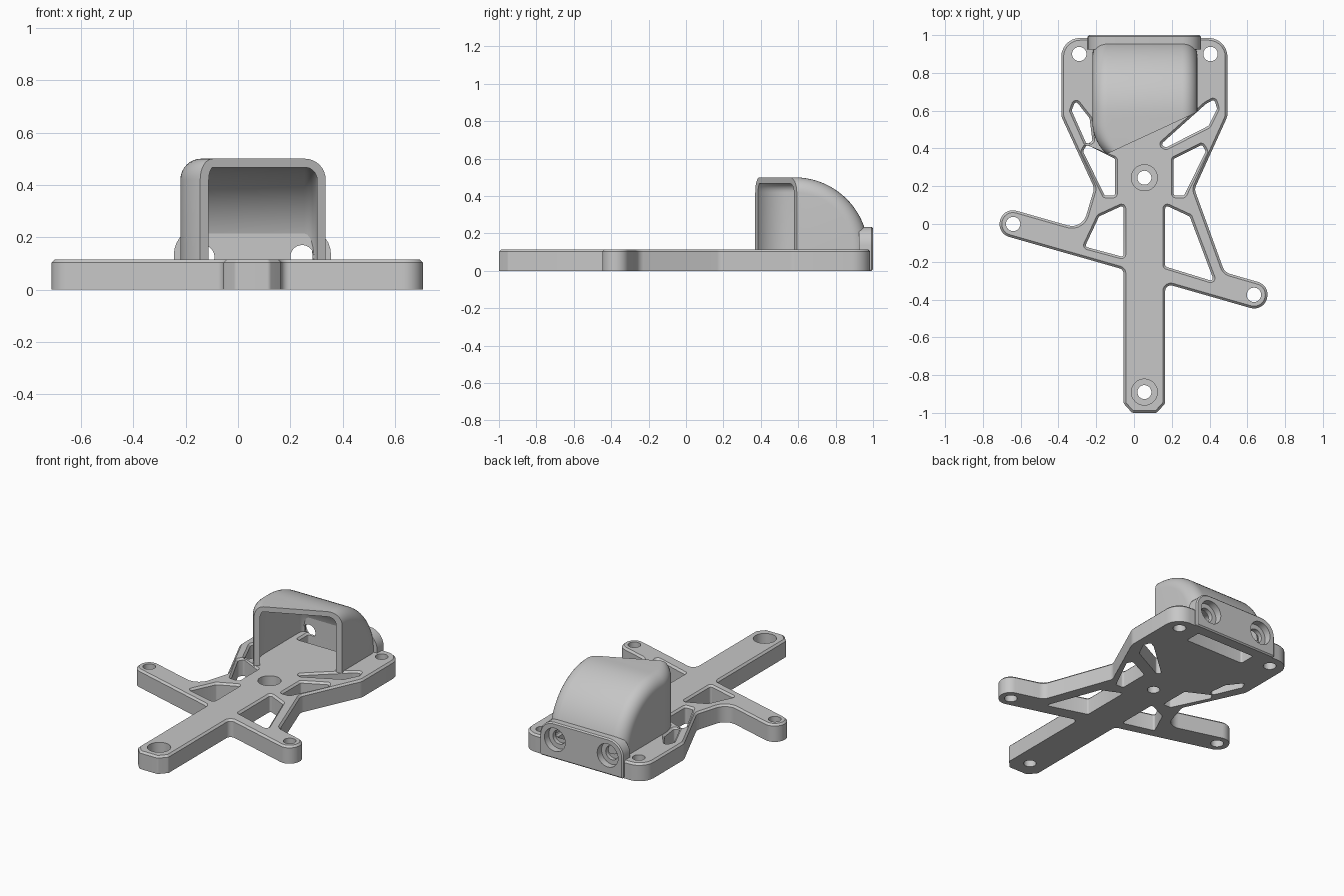
import bpy, bmesh, math
from math import sin, cos, pi, sqrt
from mathutils import Vector
from mathutils.geometry import tessellate_polygon

cube = bpy.data.objects.get("Cube")
if cube:
    bpy.data.objects.remove(cube, do_unlink=True)

grey = bpy.data.materials.new("plain grey")
grey.use_nodes = True
grey.diffuse_color = (0.57, 0.57, 0.57, 1)
grey.node_tree.nodes["Principled BSDF"].inputs["Base Color"].default_value = grey.diffuse_color

MID = 0.055      # centre line of the frame
T = 0.115        # plate thickness
B = 0.012        # edge chamfer


def rounded(corners, steps=7):
    """Polygon from (x, y, radius) corners with filleted corners."""
    out = []
    n = len(corners)
    for i, (x, y, r) in enumerate(corners):
        p = Vector((x, y))
        a = (Vector(corners[i - 1][:2]) - p).normalized()
        b = (Vector(corners[(i + 1) % n][:2]) - p).normalized()
        half = math.acos(max(-1, min(1, a.dot(b)))) / 2
        c = p + (a + b).normalized() * (r / sin(half))
        t = r / math.tan(half)
        s, e = p + a * t - c, p + b * t - c
        start = math.atan2(s.y, s.x)
        sweep = (math.atan2(e.y, e.x) - start + pi) % (2 * pi) - pi
        for k in range(steps + 1):
            ang = start + sweep * k / steps
            out.append(c + Vector((r * cos(ang), r * sin(ang))))
    return out


def circle(x, y, r, n=32):
    return [Vector((x + r * cos(2 * pi * k / n), y + r * sin(2 * pi * k / n))) for k in range(n)]


def inset(pts, d):
    """Move a counter-clockwise loop inwards by d (outwards if negative)."""
    out = []
    for i, p in enumerate(pts):
        a = (p - pts[i - 1]).normalized()
        b = (pts[(i + 1) % len(pts)] - p).normalized()
        m = Vector((-a.y - b.y, a.x + b.x)).normalized()
        out.append(p + m * (d / max(0.5, m.dot(Vector((-a.y, a.x))))))
    return out


def add_object(name, bm):
    bmesh.ops.recalc_face_normals(bm, faces=bm.faces)
    me = bpy.data.meshes.new(name)
    bm.to_mesh(me)
    bm.free()
    ob = bpy.data.objects.new(name, me)
    bpy.context.collection.objects.link(ob)
    me.materials.append(grey)
    return ob


def slab(name, walls):
    """Solid slab; each wall is a list of (loop, z) rings, outline first, then holes."""
    bm = bmesh.new()
    ends = ([], [])
    for rings in walls:
        vs = [[bm.verts.new((p.x, p.y, z)) for p in pts] for pts, z in rings]
        for lo, hi in zip(vs, vs[1:]):
            for i in range(len(lo)):
                bm.faces.new((lo[i - 1], lo[i], hi[i], hi[i - 1]))
        ends[0].append(vs[0])
        ends[1].append(vs[-1])
    for loops in ends:
        flat = [v for loop in loops for v in loop]
        for tri in tessellate_polygon([[v.co.copy() for v in loop] for loop in loops]):
            bm.faces.new([flat[i] for i in tri])
    return add_object(name, bm)


def finish(ob):
    """Apply the modifiers and smooth the curved faces."""
    bpy.ops.object.select_all(action='DESELECT')
    bpy.context.view_layer.objects.active = ob
    ob.select_set(True)
    for m in list(ob.modifiers):
        bpy.ops.object.modifier_apply(modifier=m.name)
    bpy.ops.object.shade_smooth_by_angle(angle=math.radians(30))


def cut(ob, cutter):
    m = ob.modifiers.new("cut", 'BOOLEAN')
    m.operation, m.solver, m.object = 'DIFFERENCE', 'EXACT', cutter


# Frame plate: spine, two angled arms and a wide rear
outline = rounded([
    (-.01, -1, .02), (.12, -1, .02), (.165, -.95, .02), (.165, -.315, .03),
    (.684, -.464, .07), (.724, -.326, .07), (.48, -.256, .06), (.32, .185, .05),
    (.495, .57, .08), (.495, .985, .1), (-.385, .985, .1), (-.385, .57, .08),
    (-.21, .19, .05), (-.275, -.029, .08), (-.689, .089, .07), (-.729, -.049, .07),
    (-.055, -.241, .03), (-.055, -.95, .02)])
walls = [[(outline, 0), (outline, T - B), (inset(outline, B), T)]]

# Truss windows
upper = [(.21, .15), (.265, .15), (.38, .385), (.36, .42), (.21, .345)]
windows = [
    upper,
    [(2 * MID - x, y) for x, y in reversed(upper)],
    [(.165, -.225), (.425, -.305), (.295, .04), (.165, .1)],
    [(-.055, -.175), (-.055, .1), (-.185, .04), (-.26, -.12)],
    [(.14, .42), (.17, .405), (.395, .52), (.44, .61), (.425, .66), (.38, .635)],
    [(-.25, .42), (-.22, .44), (-.235, .56), (-.31, .655), (-.33, .6)],
    [(-.14, .82), (.28, .82), (.28, .925), (-.14, .925)],
]
for w in windows:
    loop = rounded([(x, y, .012) for x, y in w], 4)
    walls.append([(loop, 0), (loop, T - B), (inset(loop, -B), T)])

# Screw holes, plain at the corners and arms, recessed on the spine
for x, y in [(-.29, .9), (.405, .9), (-.64, 0), (.635, -.375)]:
    walls.append([(circle(x, y, .038), 0), (circle(x, y, .038), T)])
for y in (.245, -.89):
    small, big = circle(MID, y, .037), circle(MID, y, .069)
    walls.append([(small, 0), (small, .05), (big, .05), (big, T)])
plate = slab("frame_plate", walls)

# Rear mounting block with two recessed holes
HOLES = (MID - .19, MID + .19)
HOLE_Z = .125
block = rounded([(-.245, 0, .01), (.355, 0, .01), (.355, .235, .1), (-.245, .235, .1)])
walls = [[(inset(block, .008), 0), (block, .008), (block, .075)]]
for x in HOLES:
    big, small = circle(x, HOLE_Z, .075), circle(x, HOLE_Z, .045)
    walls.append([(big, 0), (big, .045), (small, .045), (small, .075)])
mount = slab("rear_mount", walls)
mount.rotation_euler.x = pi / 2
mount.location.y = 1

# Hood: an arch swept backwards, then round and down to the plate
LEFT, RIGHT, R, HEIGHT, BASE, BEND = -.22, .335, .08, .395, .105, .58
angles = [k * pi / 16 for k in range(9)]
arch = [(LEFT + R * (1 - cos(a)), R * (1 - sin(a))) for a in angles]
arch += [(LEFT + RIGHT - x, o) for x, o in reversed(arch)]


def curl(x, y):
    """Bend the near end of one side wall inwards."""
    d = max(0, .54 - y)
    return (.23 - sqrt(.23 ** 2 - d * d)) * (RIGHT - x) / (RIGHT - LEFT)


path = [(.34 + k * .02, 0) for k in range(12)] + [(BEND, k * pi / 40) for k in range(21)]
bm = bmesh.new()
rings = []
for y, tilt in path:
    ring = []
    for x, h in [(LEFT, 0)] + [(x, HEIGHT - o) for x, o in arch] + [(RIGHT, 0)]:
        ring.append(bm.verts.new((x + curl(x, y), y + h * sin(tilt), BASE + h * cos(tilt))))
    rings.append(ring)
for a, b in zip(rings, rings[1:]):
    for i in range(len(a) - 1):
        bm.faces.new((a[i], a[i + 1], b[i + 1], b[i]))
bmesh.ops.remove_doubles(bm, verts=bm.verts, dist=.0005)
hood = add_object("hood", bm)
top = max(hood.data.polygons, key=lambda p: p.center.z)
shell = hood.modifiers.new("shell", 'SOLIDIFY')
shell.thickness = .033
shell.offset = -1 if top.normal.z > 0 else 1
shell.use_even_offset = True

# Oblique cutter that opens the hood
turn = math.atan2(.22, .475)
bm = bmesh.new()
bmesh.ops.create_cube(bm, size=2)
opening = add_object("opening_cutter", bm)
opening.rotation_euler.z = turn
opening.location = (.0925 + sin(turn), .48 - cos(turn), 0)
cut(hood, opening)
cutters = [opening]

# Clearance for the mounting holes
for x in HOLES:
    bm = bmesh.new()
    bmesh.ops.create_cone(bm, cap_ends=True, segments=32, radius1=.079, radius2=.079, depth=.17)
    bore = add_object("bore_cutter", bm)
    bore.rotation_euler.x = pi / 2
    bore.location = (x, 1.015, HOLE_Z)
    cut(hood, bore)
    cut(plate, bore)
    cutters.append(bore)

bpy.context.view_layer.update()
for ob in (plate, mount, hood):
    finish(ob)
for c in cutters:
    bpy.data.objects.remove(c, do_unlink=True)
